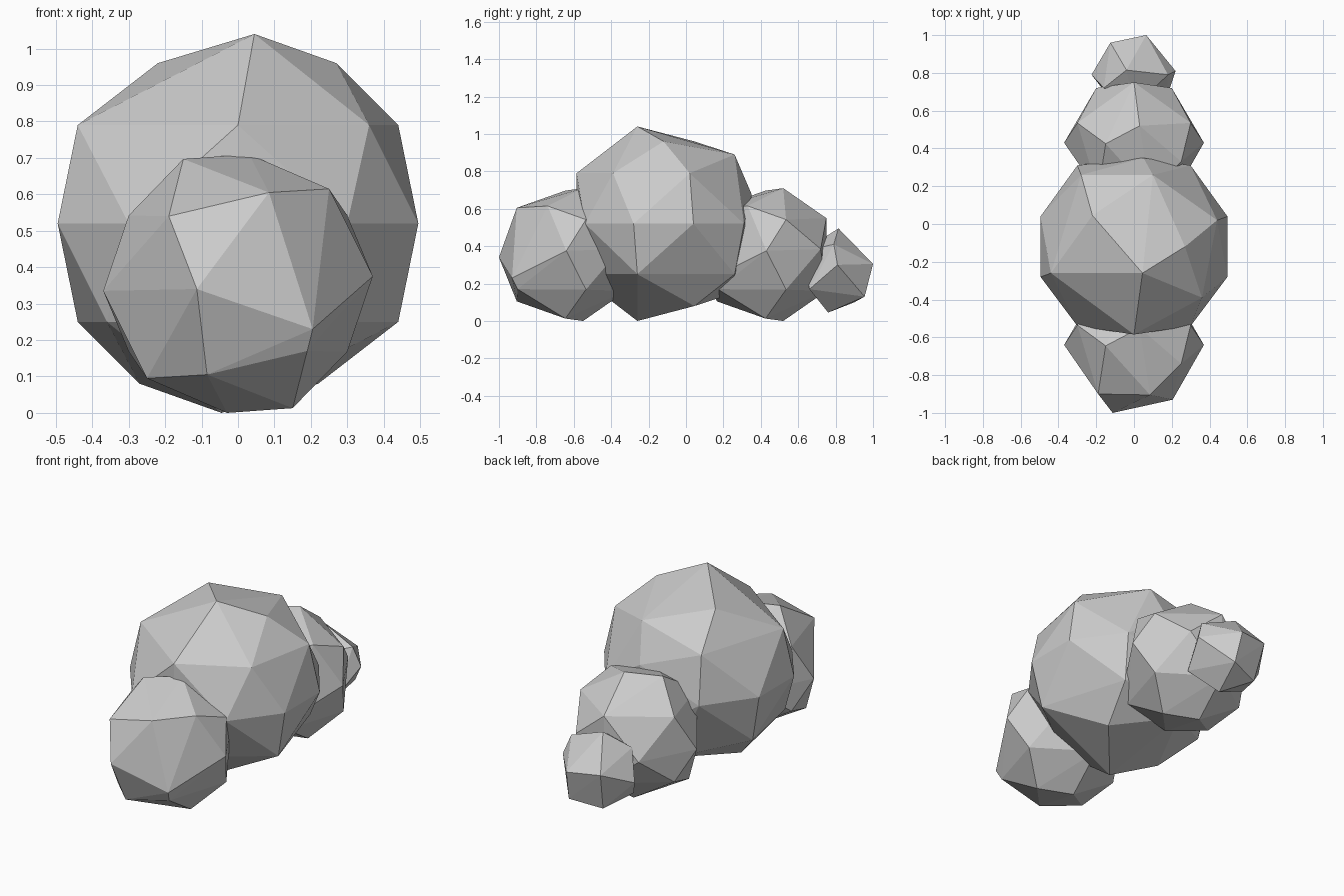
import bpy, bmesh

if "Cube" in bpy.data.objects:
    bpy.data.objects.remove(bpy.data.objects["Cube"])


def twin(points):
    # repeat each point by a half turn about the y axis
    return points + [(-x, y, -z) for x, y, z in points]


def faceted_ball(name, centre, points):
    # flat-faced ball wrapped around a few corner points
    bm = bmesh.new()
    for p in points:
        bm.verts.new(p)
    bmesh.ops.convex_hull(bm, input=bm.verts)
    bmesh.ops.delete(bm, geom=[v for v in bm.verts if not v.link_faces], context='VERTS')
    bmesh.ops.recalc_face_normals(bm, faces=bm.faces)
    mesh = bpy.data.meshes.new(name)
    bm.to_mesh(mesh)
    bm.free()
    obj = bpy.data.objects.new(name, mesh)
    obj.location = centre
    bpy.context.collection.objects.link(obj)
    return obj


# large middle lobe
large = twin([
    (.495, .16, 0), (.495, -.16, 0), (.44, .14, .27), (.44, -.14, -.27),
    (.045, -.14, .52), (.27, 0, .44), (-.22, .165, .44), (0, -.465, .27),
    (.1, .38, .37), (-.28, .38, .27), (.3, .43, 0), (.05, .47, .16),
    (.3, -.42, 0), (.36, -.27, .27),
])
faceted_ball("large_lobe", (0, -.12, .52), large)

# two matching medium lobes, front and back
medium = twin([
    (.37, -.01, .02), (.3, .095, .187), (.3, .095, -.187), (-.19, -.27, .185),
    (.085, -.275, .25), (-.15, -.015, .342), (.25, -.11, .26),
    (.03, .08, .355), (0, .31, .195), (.2, .28, .03),
]) + [(-.113, -.37, -.015), (.205, -.3, -.125)]
faceted_ball("front_lobe", (0, -.63, .355), medium)
faceted_ball("back_lobe", (0, .44, .355), medium)

# small end lobe
small = [
    (-.04, .015, .225), (.065, .2, .035), (-.125, .16, .05), (.22, .01, .03),
    (-.225, -.01, -.03), (.18, -.01, .14), (.08, .155, -.14), (-.1, .1, -.17),
    (.03, -.04, -.225), (.17, -.14, -.1), (-.17, -.08, -.13),
    (-.16, -.08, .13), (0, -.18, .1),
]
faceted_ball("small_lobe", (0, .8, .27), small)
